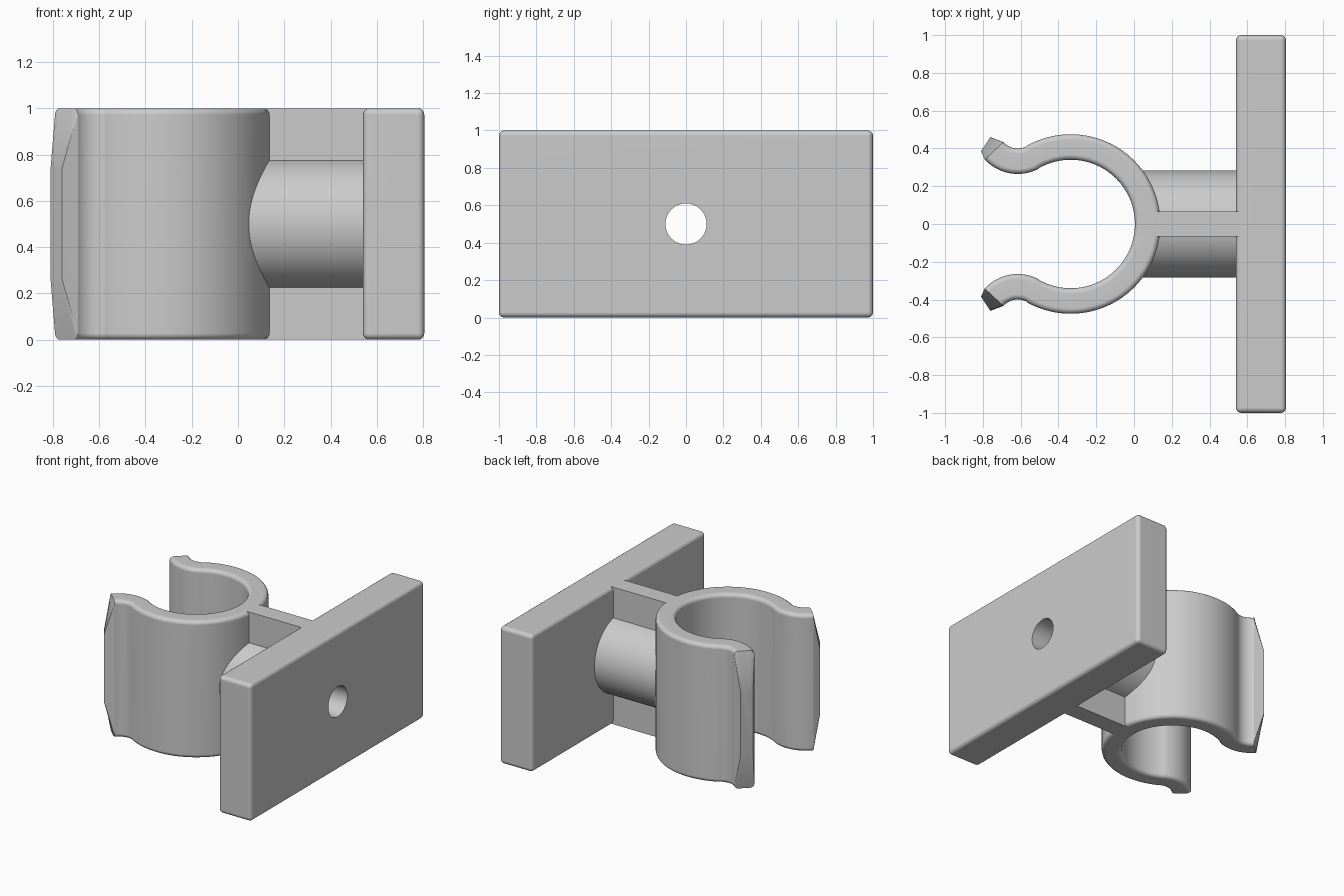
import bpy, bmesh
from math import cos, sin, radians, pi
from mathutils import Vector, Matrix

if "Cube" in bpy.data.objects:
    bpy.data.objects.remove(bpy.data.objects["Cube"], do_unlink=True)

# Single plain grey plastic
grey = bpy.data.materials.new("grey plastic")
grey.use_nodes = True
grey.diffuse_color = (0.6, 0.6, 0.6, 1)
grey.node_tree.nodes["Principled BSDF"].inputs["Base Color"].default_value = (0.6, 0.6, 0.6, 1)


def finish(name, bm):
    bmesh.ops.recalc_face_normals(bm, faces=bm.faces)
    mesh = bpy.data.meshes.new(name)
    bm.to_mesh(mesh)
    bm.free()
    mesh.materials.append(grey)
    obj = bpy.data.objects.new(name, mesh)
    bpy.context.collection.objects.link(obj)
    return obj


def box(name, low, high, bevel=0):
    low, high = Vector(low), Vector(high)
    bm = bmesh.new()
    bmesh.ops.create_cube(bm, size=1)
    bmesh.ops.scale(bm, verts=bm.verts, vec=high - low)
    bmesh.ops.translate(bm, verts=bm.verts, vec=(low + high) / 2)
    if bevel:
        bmesh.ops.bevel(bm, geom=bm.edges[:], offset=bevel, segments=4,
                        profile=0.5, affect='EDGES')
    return finish(name, bm)


def x_cylinder(name, radius, x0, x1):
    bm = bmesh.new()
    place = Matrix.Translation(((x0 + x1) / 2, 0, 0.5)) @ Matrix.Rotation(pi / 2, 4, 'Y')
    bmesh.ops.create_cone(bm, cap_ends=True, segments=64, radius1=radius,
                          radius2=radius, depth=x1 - x0, matrix=place)
    return finish(name, bm)


def arc_point(center, radius, angle):
    return Vector((center[0] + radius * cos(angle), center[1] + radius * sin(angle)))


def clip():
    wall, rim = 0.135, 0.028
    ring, lip = (-0.335, 0), (-0.615, 0.505)
    # Half path: (inner point, outer point, height factor)
    half = []
    for i in range(41):
        a = radians(119) * i / 40
        half.append((arc_point(ring, 0.34, a), arc_point(ring, 0.475, a), 1))
    for i in range(1, 21):
        a = radians(299 - 76 * i / 20)
        half.append((arc_point(lip, 0.24, a), arc_point(lip, 0.105, a), 1))
    # Tapered tip
    half.append((Vector((-0.81, 0.385)), Vector((-0.76, 0.46)), 0.5))
    flip = Vector((1, -1))
    path = [(p * flip, q * flip, s) for p, q, s in reversed(half[1:])] + half

    # Rounded wall cross-section: (fraction across the wall, height)
    section = []
    for k, (su, sv) in enumerate([(1, 1), (-1, 1), (-1, -1), (1, -1)]):
        for j in range(5):
            a = pi / 2 * (k + j / 4)
            u = su * (wall / 2 - rim) + rim * cos(a)
            v = sv * (0.5 - rim) + rim * sin(a)
            section.append((0.5 + u / wall, v))

    bm = bmesh.new()
    rows = []
    for p, q, s in path:
        row = []
        for u, v in section:
            xy = p.lerp(q, u)
            row.append(bm.verts.new((xy.x, xy.y, 0.5 + v * s)))
        rows.append(row)
    n = len(section)
    for a, b in zip(rows, rows[1:]):
        for i in range(n):
            j = (i + 1) % n
            bm.faces.new((a[i], a[j], b[j], b[i]))
    bm.faces.new(rows[0])
    bm.faces.new(rows[-1])
    # Crisp edge where each tip starts
    for row in (rows[1], rows[-2]):
        for i in range(n):
            bm.edges.get((row[i], row[(i + 1) % n])).smooth = False
    return finish("spring_clip", bm)


parts = [
    box("mounting_plate", (0.54, -1, 0), (0.805, 1, 1), 0.028),
    box("web_rib", (0.1, -0.066, 0), (0.58, 0.066, 0.999)),
    x_cylinder("boss", 0.283, 0.022, 0.56),
    clip(),
]

# Screw hole through plate, boss and clip wall
cutter = x_cylinder("hole_cutter", 0.11, -0.15, 1)
cutter.hide_render = True
for obj in parts:
    mod = obj.modifiers.new("screw_hole", 'BOOLEAN')
    mod.operation = 'DIFFERENCE'
    mod.solver = 'EXACT'
    mod.object = cutter
    bpy.context.view_layer.objects.active = obj
    bpy.ops.object.modifier_apply(modifier=mod.name)
bpy.data.objects.remove(cutter, do_unlink=True)

# Smooth rounds, flat faces
bpy.ops.object.select_all(action='DESELECT')
for obj in parts:
    obj.select_set(True)
bpy.ops.object.shade_smooth_by_angle(angle=radians(30))
for obj in parts:
    obj.modifiers.new("even_shading", 'WEIGHTED_NORMAL').keep_sharp = True
